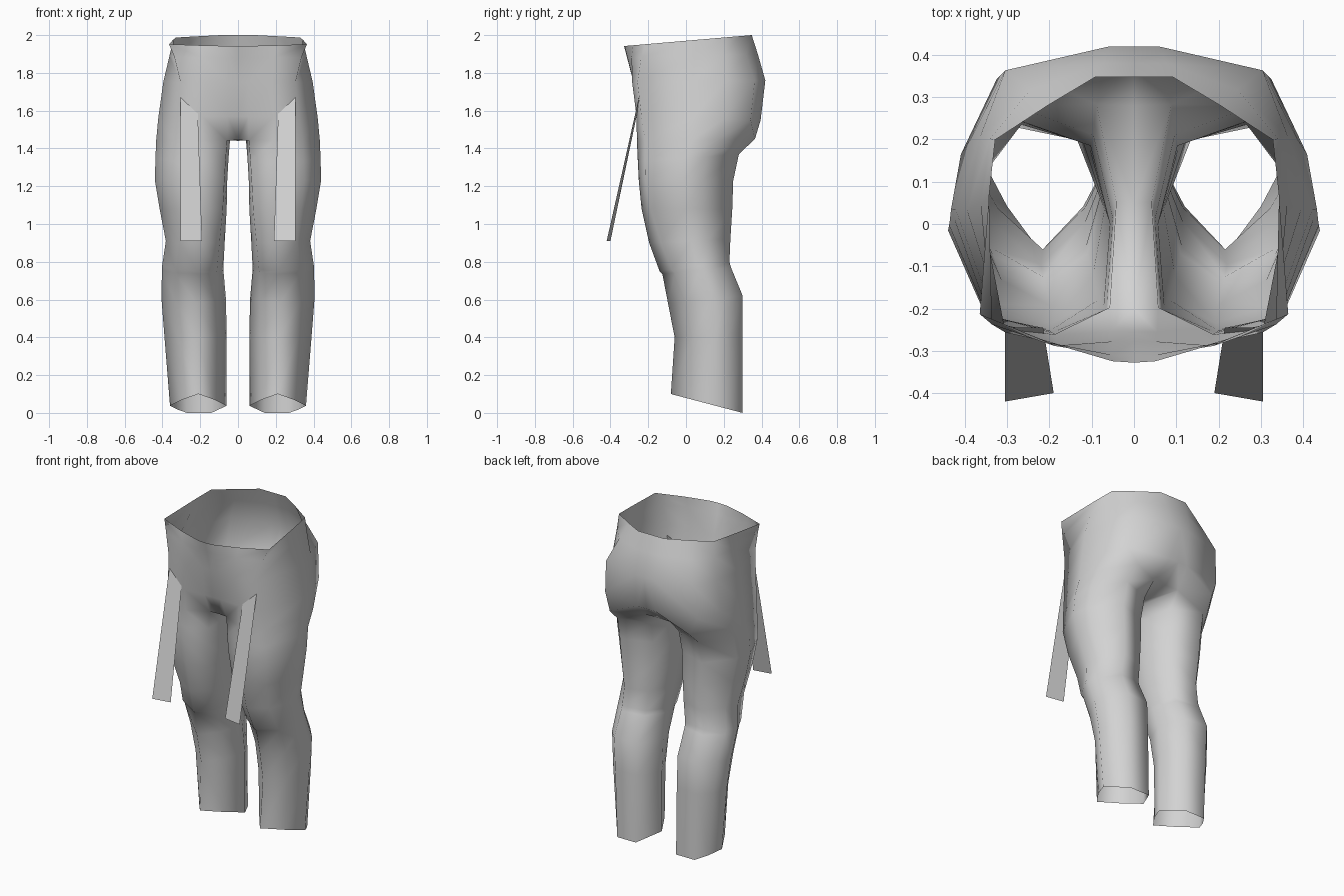
import bpy
import bmesh

cube = bpy.data.objects.get("Cube")
if cube:
    bpy.data.objects.remove(cube, do_unlink=True)

cloth = bpy.data.materials.new("grey_cloth")
cloth.use_nodes = True
GREY = (0.65, 0.65, 0.65, 1)
cloth.diffuse_color = GREY
cloth.node_tree.nodes["Principled BSDF"].inputs["Base Color"].default_value = GREY

# Cross-sections as (across, front-to-back) fractions, front to back round the outside
WAIST = [(0, 0), (.14, .005), (.55, .07), (1, .17), (.94, .58),
         (.9, .78), (.56, .9), (.25, 1), (0, 1)]
HIP = [(0, .01), (.13, .01), (.45, 0), (.77, .04), (1, .45),
       (.92, .7), (.77, .92), (.15, 1), (0, 1)]
THIGH = [(.04, .1), (.36, 0), (.77, .07), (1, .47), (.94, .68),
         (.6, 1), (.12, .87), (0, .5)]
ANKLE = [(.2, .32), (.5, 0), (.8, .32), (1, .62), (.87, .82),
         (.7, 1), (.27, 1), (0, .62)]

# front z, back z, inner x, outer x, front y, back y, blend
PELVIS_ROWS = [
    (1.942, 2.0, 0, .365, -.328, .348, 0),
    (1.88, 1.9, 0, .375, -.315, .38, .45),
    (1.75, 1.76, 0, .395, -.285, .42, 1),
    (1.57, 1.55, 0, .422, -.262, .395, 1),
]
LEG_ROWS = [
    (1.44, 1.45, .042, .433, -.26, .365, 0),
    (1.33, 1.37, .05, .437, -.255, .28, 0),
    (1.23, 1.23, .057, .44, -.25, .25, 0),
    (1.08, 1.08, .06, .415, -.235, .245, .1),
    (.9, .92, .07, .382, -.195, .235, .3),
    (.75, .8, .077, .402, -.14, .23, .4),
    (.735, .77, .077, .403, -.125, .238, .45),
    (.58, .62, .064, .405, -.095, .3, .7),
    (.4, .42, .06, .39, -.06, .3, .8),
    (.1, 0, .06, .36, -.08, .3, 1),
]


def mix(a, b, t):
    return a + (b - a) * t


def ring(bm, row, start, end):
    """Add one ring of vertices, blending two cross-sections."""
    z0, z1, x0, x1, y0, y1, t = row
    verts = []
    for a, b in zip(start, end):
        u, v = mix(a[0], b[0], t), mix(a[1], b[1], t)
        verts.append(bm.verts.new((mix(x0, x1, u), mix(y0, y1, v), mix(z0, z1, v))))
    return verts


def bridge(bm, upper, lower, closed=False):
    """Join two rings with quads."""
    count = len(upper)
    for i in range(count if closed else count - 1):
        j = (i + 1) % count
        bm.faces.new((lower[i], lower[j], upper[j], upper[i]))


def finish(bm, name, smooth):
    """Make a mirrored object from the left half."""
    for face in bm.faces:
        face.smooth = smooth
    mesh = bpy.data.meshes.new(name)
    bm.to_mesh(mesh)
    bm.free()
    mesh.materials.append(cloth)
    obj = bpy.data.objects.new(name, mesh)
    bpy.context.collection.objects.link(obj)
    mirror = obj.modifiers.new("mirror", 'MIRROR')
    mirror.use_clip = True
    mirror.merge_threshold = 0.001


# Trousers: open shell
bm = bmesh.new()
pelvis = [ring(bm, row, WAIST, HIP) for row in PELVIS_ROWS]
legs = [ring(bm, row, THIGH, ANKLE) for row in LEG_ROWS]
for upper, lower in zip(pelvis, pelvis[1:]):
    bridge(bm, upper, lower)
for upper, lower in zip(legs, legs[1:]):
    bridge(bm, upper, lower, closed=True)

# Crotch strip along the centre, joining pelvis to legs
front, middle, back = [bm.verts.new(p) for p in
                       ((0, -.2, 1.445), (0, .05, 1.44), (0, .28, 1.45))]
top = legs[0]
bridge(bm, pelvis[-1], [front] + top[:7] + [back])
bm.faces.new((front, middle, top[7], top[0]))
bm.faces.new((middle, back, top[6], top[7]))
finish(bm, "trousers", True)

# Hanging front straps: flat strips with their tops tucked into the cloth
bm = bmesh.new()
corners = [(.19, -.4, .91), (.305, -.42, .91), (.305, -.245, 1.69), (.215, -.245, 1.65)]
bm.faces.new([bm.verts.new(c) for c in corners])
finish(bm, "front_straps", False)
